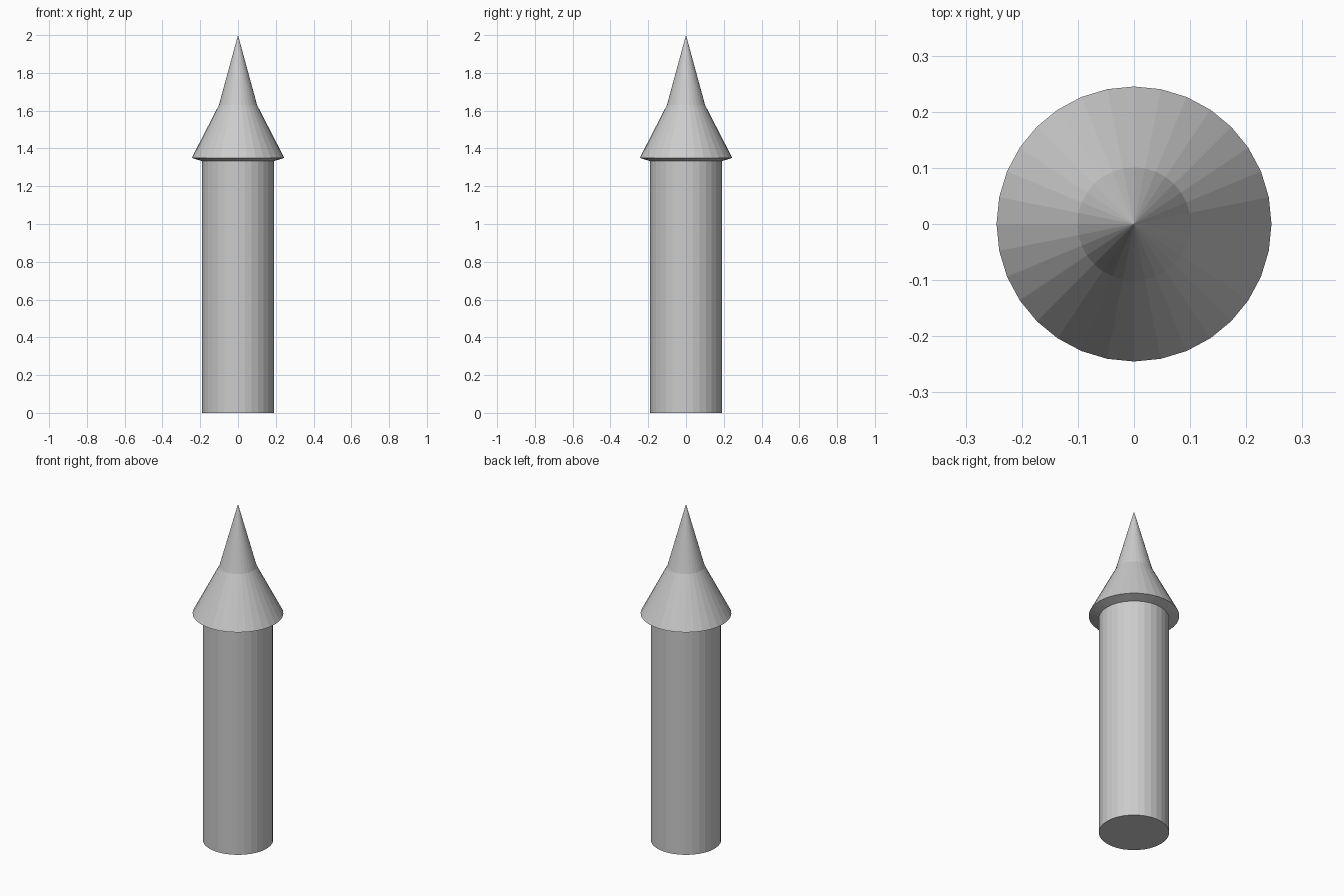
import bpy, bmesh
from math import cos, sin, tau

if "Cube" in bpy.data.objects:
    bpy.data.objects.remove(bpy.data.objects["Cube"])

SIDES = 32


def lathe(name, profile):
    """Flat-faced solid of revolution from (radius, z) points, bottom to top."""
    bm = bmesh.new()
    rings = []
    for r, z in profile:
        if r == 0:
            rings.append([bm.verts.new((0, 0, z))] * SIDES)
        else:
            rings.append([bm.verts.new((r * cos(tau * i / SIDES), r * sin(tau * i / SIDES), z))
                          for i in range(SIDES)])
    for low, high in zip(rings, rings[1:]):
        for i in range(SIDES):
            j = (i + 1) % SIDES
            bm.faces.new(dict.fromkeys((low[i], low[j], high[j], high[i])))
    # Close open ends
    for ring in (rings[0], rings[-1]):
        if ring[0] is not ring[1]:
            bm.faces.new(ring)
    bmesh.ops.recalc_face_normals(bm, faces=bm.faces)
    mesh = bpy.data.meshes.new(name)
    bm.to_mesh(mesh)
    bm.free()
    obj = bpy.data.objects.new(name, mesh)
    bpy.context.collection.objects.link(obj)
    return obj


# Whole post as one skin: shaft, sloped underside of the head, flared cone, spike
lathe("pointed_post", [(0.19, 0), (0.19, 1.333), (0.245, 1.35), (0.101, 1.63), (0, 2.0)])
